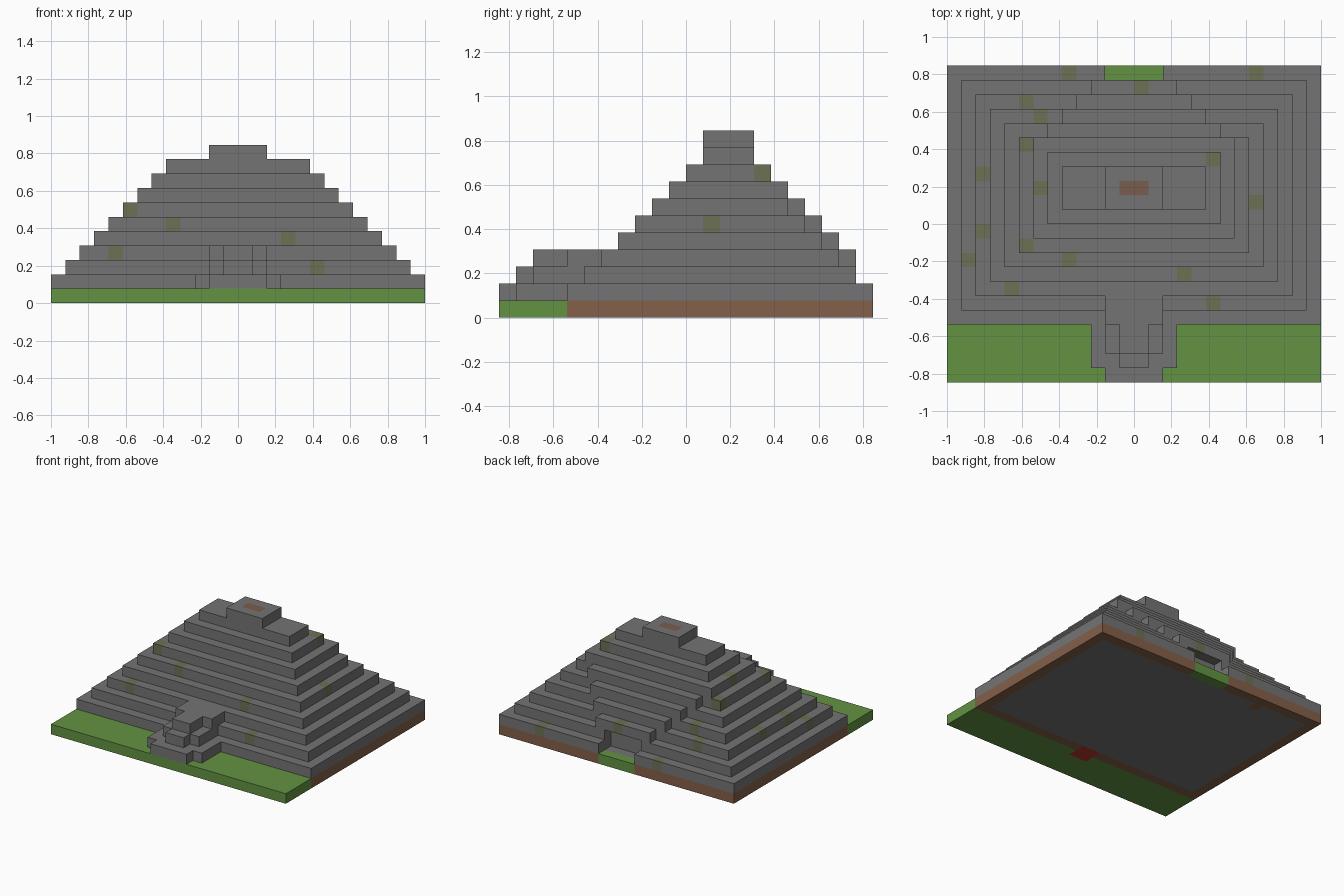
import bpy
import bmesh

U = 2 / 26  # edge of one building block

cube = bpy.data.objects.get("Cube")
if cube:
    bpy.data.objects.remove(cube, do_unlink=True)


def make_material(name, rgb):
    mat = bpy.data.materials.new(name)
    mat.use_nodes = True
    colour = (*rgb, 1)
    mat.diffuse_color = colour
    bsdf = next(n for n in mat.node_tree.nodes if n.type == "BSDF_PRINCIPLED")
    bsdf.inputs["Base Color"].default_value = colour
    bsdf.inputs["Roughness"].default_value = 0.9
    return mat


MATERIALS = [
    make_material("grey stone", (0.175, 0.175, 0.175)),
    make_material("grass green", (0.125, 0.29, 0.055)),
    make_material("earth brown", (0.23, 0.115, 0.065)),
    make_material("mossy stone", (0.15, 0.165, 0.09)),
    make_material("rusty stone", (0.19, 0.11, 0.075)),
    make_material("dark red", (0.45, 0.035, 0.025)),
]
STONE, GRASS, EARTH, MOSS, RUST, RED = range(len(MATERIALS))

# Columns whose exposed block is mossy
MOSSY = {(-5, 10), (8, 10), (0, 9), (-8, 8), (-7, 7), (-8, 5), (5, 4),
         (-11, 3), (-7, 2), (8, 1), (-11, -1), (-8, -2), (-5, -3),
         (-12, -3), (3, -4), (-9, -5), (5, -6)}


def rect(half_width, y0, y1):
    """Centred rectangle of block columns."""
    return {(x, y) for x in range(-half_width, half_width) for y in range(y0, y1)}


def tier_colour(x, y):
    return MOSS if (x, y) in MOSSY else STONE


def build_slab(name, cells, level, colour_of):
    """One-block-high slab over the cells, coloured block by block."""
    bm = bmesh.new()
    verts = {}

    def vert(x, y, z):
        if (x, y, z) not in verts:
            verts[x, y, z] = bm.verts.new((x * U, y * U, (level + z) * U))
        return verts[x, y, z]

    for x, y in sorted(cells):
        ring = [(x, y), (x + 1, y), (x + 1, y + 1), (x, y + 1)]
        faces = [[(*p, 1) for p in ring], [(*p, 0) for p in reversed(ring)]]
        sides = [(x, y - 1), (x + 1, y), (x, y + 1), (x - 1, y)]
        for i, neighbour in enumerate(sides):
            if neighbour not in cells:
                a, b = ring[i], ring[(i + 1) % len(ring)]
                faces.append([(*a, 0), (*b, 0), (*b, 1), (*a, 1)])
        for corners in faces:
            face = bm.faces.new([vert(*c) for c in corners])
            face.material_index = colour_of(x, y)
    bmesh.ops.dissolve_limit(bm, angle_limit=0.01, verts=bm.verts[:],
                             edges=bm.edges[:], delimit={"MATERIAL"})
    mesh = bpy.data.meshes.new(name)
    bm.to_mesh(mesh)
    bm.free()
    for mat in MATERIALS:
        mesh.materials.append(mat)
    obj = bpy.data.objects.new(name, mesh)
    bpy.context.collection.objects.link(obj)
    return obj


# Ground: front lawn, earth rim, stone core, grassy doorstep at the back
LAWN = rect(13, -11, -7)
CORE = rect(12, -6, 10) - {(-7, 9)}
DOORSTEP = rect(2, 10, 11)
RED_PATCH = rect(1, -8, -6)


def ground_colour(x, y):
    if (x, y) in RED_PATCH:
        return RED
    if (x, y) in LAWN | DOORSTEP:
        return GRASS
    return STONE if (x, y) in CORE else EARTH


build_slab("ground", rect(13, -11, 11), 0, ground_colour)

# Stepped tiers, with a doorway and a widening buttress at the back
for level in range(1, 10):
    back = {7: 6, 8: 5, 9: 4}.get(level, 12 - level)
    cells = rect(14 - level, level - 8, back)
    if level < 3:
        cells -= rect(2, 9, 11)
    elif level < 7:
        cells |= rect(level, back, back + 1)
    build_slab(f"tier_{level}", cells, level, tier_colour)

# Top altar with a rusty centre
build_slab("top_altar", rect(2, 1, 4), 10,
           lambda x, y: RUST if (x, y) in rect(1, 2, 3) else STONE)

# Front stairs
build_slab("stair_lower", rect(3, -10, -7) | rect(2, -11, -10), 1, tier_colour)
build_slab("stair_middle", rect(2, -9, -6) | rect(1, -10, -9), 2, tier_colour)
build_slab("stair_upper", rect(1, -9, -7) | rect(2, -7, -5), 3, tier_colour)
